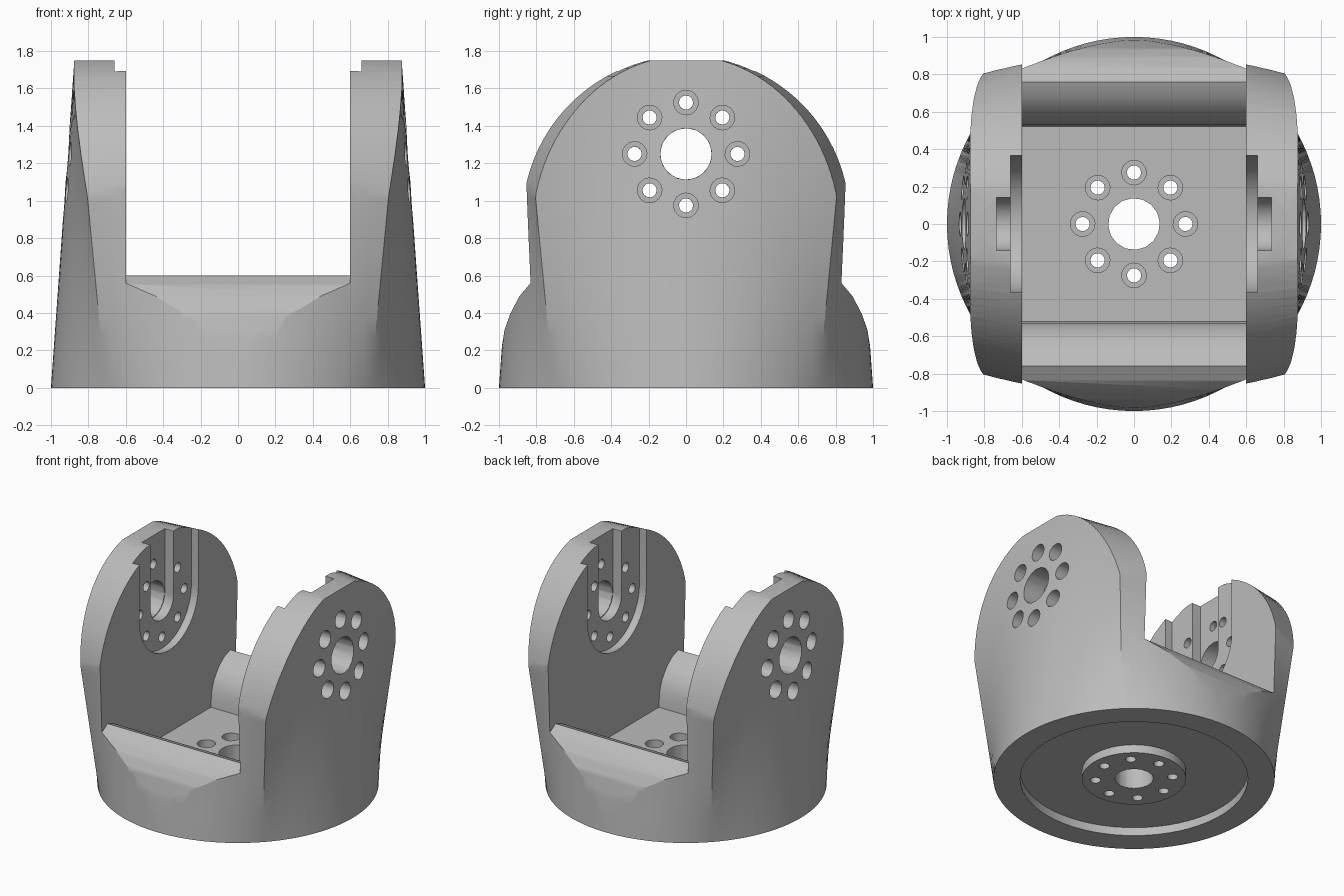
import bpy, bmesh, math
from mathutils import Matrix, Vector

cube = bpy.data.objects.get("Cube")
if cube:
    bpy.data.objects.remove(cube, do_unlink=True)

grey = bpy.data.materials.new("plain grey")
grey.use_nodes = True
grey.diffuse_color = (0.5, 0.5, 0.5, 1)
grey.node_tree.nodes["Principled BSDF"].inputs["Base Color"].default_value = (0.5, 0.5, 0.5, 1)


def make(name, bm):
    bmesh.ops.recalc_face_normals(bm, faces=bm.faces)
    bmesh.ops.triangulate(bm, faces=bm.faces)
    mesh = bpy.data.meshes.new(name)
    bm.to_mesh(mesh)
    bm.free()
    mesh.materials.append(grey)
    obj = bpy.data.objects.new(name, mesh)
    bpy.context.collection.objects.link(obj)
    return obj


def skin(name, rings):
    """Closed solid through a list of equal-length rings."""
    bm = bmesh.new()
    loops = [[bm.verts.new(p) for p in ring] for ring in rings]
    for a, b in zip(loops, loops[1:]):
        for i in range(len(a)):
            j = (i + 1) % len(a)
            bm.faces.new((a[i], a[j], b[j], b[i]))
    bm.faces.new(loops[0])
    bm.faces.new(loops[-1])
    return make(name, bm)


def extrude_x(name, profile, x0, x1, s0=1, s1=1):
    """Extrude a y-z profile along x, with a y scale at each end."""
    return skin(name, [[(x, y * s, z) for y, z in profile] for x, s in ((x0, s0), (x1, s1))])


def cylinder(name, radius, start, end, sides=16):
    start, end = Vector(start), Vector(end)
    axis = end - start
    turn = axis.to_track_quat('Z', 'Y').to_matrix().to_4x4() @ Matrix.Rotation(0.07, 4, 'Z')
    bm = bmesh.new()
    bmesh.ops.create_cone(bm, cap_ends=True, segments=sides, radius1=radius, radius2=radius,
                          depth=axis.length, matrix=Matrix.Translation((start + end) / 2) @ turn)
    return make(name, bm)


def cut(target, tool):
    mod = target.modifiers.new("cut", 'BOOLEAN')
    mod.operation, mod.solver, mod.object = 'DIFFERENCE', 'EXACT', tool
    graph = bpy.context.evaluated_depsgraph_get()
    mesh = bpy.data.meshes.new_from_object(target.evaluated_get(graph))
    target.modifiers.clear()
    target.data = mesh
    bpy.data.objects.remove(tool, do_unlink=True)


def slot(width, x0, x1):
    """U-shaped channel around the pivot, open at the top."""
    arc = [(width * math.cos(t), PIVOT + width * math.sin(t))
           for t in (math.pi + math.pi * i / 24 for i in range(25))]
    return extrude_x("slot", arc + [(width, 2), (-width, 2)], x0, x1)


def mirrored(half):
    return half + [(-y, z) for y, z in reversed(half)]


def hull_ring(f, count=96):
    """Ring blending from the round foot (f = 0) to the square top (f = 1)."""
    ring = []
    for i in range(count):
        t = 2 * math.pi * i / count
        c, s = math.cos(t), math.sin(t)
        r = 1 + f * (SQUARE / max(abs(c), abs(s)) - 1)
        ring.append((r * c, r * s, HEIGHT * f))
    return ring


HEIGHT, SQUARE, PIVOT = 1.75, 0.875, 1.25
RING = [(0.275 * math.cos(i * math.pi / 4), 0.275 * math.sin(i * math.pi / 4)) for i in range(8)]

# Hull: round at the foot, square at the top
body = skin("bracket_body", [hull_ring(i / 14) for i in range(15)])

# Trim the two arms to a rounded arch that narrows outwards
arch = [(1.5, 2), (1.5, 0.9)]
arch += [(0.875 * math.cos(t), 0.9 + 0.875 * math.sin(t))
         for t in (math.pi / 2 * i / 28 for i in range(28))]
for side in (-1, 1):
    cut(body, extrude_x("trim", mirrored(arch), side * 0.59, side * 1.1, 1.003, 0.828))

# Gap between the arms, leaving the floor and rounded front and back cheeks
gap = [(0.52, 0.24), (0.53, 0.36), (0.56, 0.44), (0.61, 0.51), (0.68, 0.57), (0.76, 0.6),
       (0.835, 0.555), (0.89, 0.49), (0.94, 0.395), (0.97, 0.31), (0.988, 0.2), (1.3, 0.1), (1.3, 2.1)]
cut(body, extrude_x("gap", mirrored(gap), -0.6, 0.6))

# Pivot slots, bores and counterbored screw holes in both arms
for side in (-1, 1):
    cut(body, slot(0.365, side * 0.55, side * 0.66))
    cut(body, slot(0.142, side * 0.55, side * 0.735))
    cut(body, cylinder("bore", 0.138, (side * 0.5, 0, PIVOT), (side * 1.2, 0, PIVOT)))
    for y, z in RING:
        for radius, start in ((0.038, 0.5), (0.066, 0.78)):
            cut(body, cylinder("screw_hole", radius, (side * start, y, PIVOT + z),
                               (side * 1.2, y, PIVOT + z)))

# Underside: round recess around a central boss
recess = cylinder("recess", 0.81, (0, 0, -0.1), (0, 0, 0.065), 64)
cut(recess, cylinder("boss", 0.37, (0, 0, -0.3), (0, 0, 0.3), 48))
cut(body, recess)

# Floor bore and counterbored screw holes
cut(body, cylinder("bore", 0.138, (0, 0, -0.2), (0, 0, 0.5)))
for x, y in RING:
    for radius, start in ((0.038, -0.2), (0.066, 0.12)):
        cut(body, cylinder("screw_hole", radius, (x, y, start), (x, y, 0.5)))

# Smooth curves, sharp edges
bpy.ops.object.select_all(action='DESELECT')
body.select_set(True)
bpy.context.view_layer.objects.active = body
bpy.ops.object.shade_smooth_by_angle(angle=math.radians(28))
